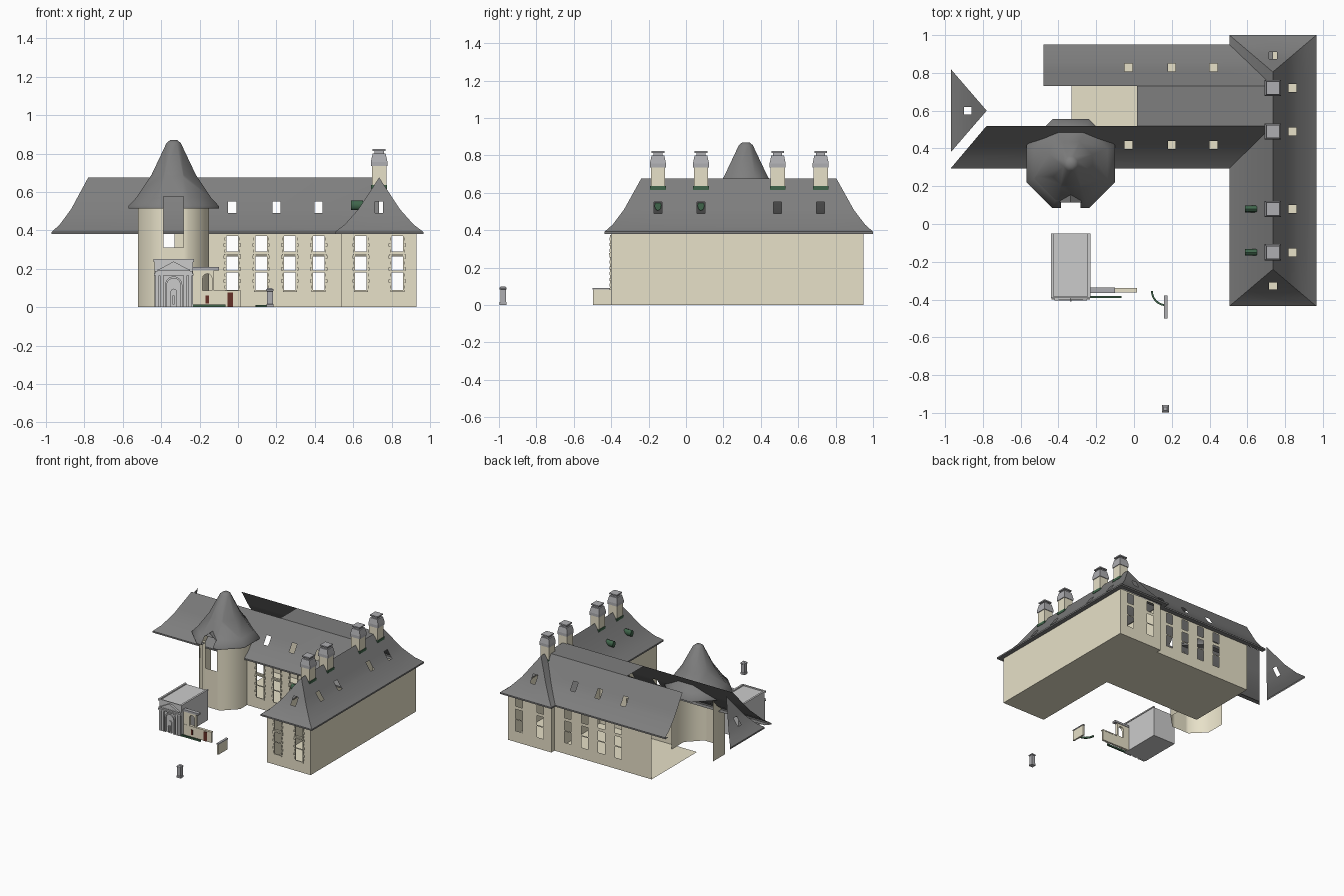
import bpy, bmesh
from math import sin, cos, pi, radians
from mathutils import Vector

if "Cube" in bpy.data.objects:
    bpy.data.objects.remove(bpy.data.objects["Cube"])

def material(name, c):
    m = bpy.data.materials.new(name)
    m.diffuse_color = (*c, 1)
    m.use_nodes = True
    m.node_tree.nodes["Principled BSDF"].inputs["Base Color"].default_value = m.diffuse_color
    return m

STONE = material("cream_stone", (0.80, 0.75, 0.58))
SLATE = material("slate", (0.21, 0.21, 0.21))
GREEN = material("green", (0.05, 0.13, 0.07))
RED = material("red_door", (0.13, 0.03, 0.02))
LEAD = material("lead", (0.42, 0.42, 0.44))

def mesh(name, verts, faces, mat=None, smooth=None, recalc=True):
    me = bpy.data.meshes.new(name)
    me.from_pydata(verts, [], faces)
    bm = bmesh.new()
    bm.from_mesh(me)
    bmesh.ops.remove_doubles(bm, verts=bm.verts, dist=1e-5)
    if recalc:
        bmesh.ops.recalc_face_normals(bm, faces=bm.faces)
    bm.to_mesh(me)
    bm.free()
    ob = bpy.data.objects.new(name, me)
    bpy.context.collection.objects.link(ob)
    if mat:
        me.materials.append(mat)
    if smooth:
        bpy.ops.object.select_all(action='DESELECT')
        ob.select_set(True)
        bpy.context.view_layer.objects.active = ob
        bpy.ops.object.shade_smooth_by_angle(angle=radians(smooth))
    return ob

def loft(name, rings, mat=None, closed=True, caps=(True, True), smooth=None):
    n = len(rings[0])
    verts = [p for r in rings for p in r]
    faces = [(i*n+j, i*n+(j+1) % n, (i+1)*n+(j+1) % n, (i+1)*n+j)
             for i in range(len(rings)-1) for j in range(n if closed else n-1)]
    if closed and caps[0]:
        faces.append(tuple(range(n)))
    if closed and caps[1]:
        faces.append(tuple(range((len(rings)-1)*n, len(rings)*n)))
    return mesh(name, verts, faces, mat, smooth)

def rect(x0, x1, y0, y1, z):
    return [(x0, y0, z), (x1, y0, z), (x1, y1, z), (x0, y1, z)]

def boxes(name, blist, mat=None):
    verts, faces = [], []
    for x0, x1, y0, y1, z0, z1 in blist:
        b = len(verts)
        verts += rect(x0, x1, y0, y1, z0) + rect(x0, x1, y0, y1, z1)
        faces += [tuple(b+i for i in f) for f in ((3, 2, 1, 0), (4, 5, 6, 7), (0, 1, 5, 4),
                                                 (1, 2, 6, 5), (2, 3, 7, 6), (3, 0, 4, 7))]
    me = bpy.data.meshes.new(name)
    me.from_pydata(verts, [], faces)
    ob = bpy.data.objects.new(name, me)
    bpy.context.collection.objects.link(ob)
    if mat:
        me.materials.append(mat)
    return ob

def prism(name, pts, y0, y1, mat=None):
    return loft(name, [[(x, y, z) for x, z in pts] for y in (y0, y1)], mat)

def cut(ob, lo, hi):
    """Open a rectangular hole in a surface."""
    bm = bmesh.new()
    bm.from_mesh(ob.data)
    def touching():
        return [f for f in bm.faces if all(
            min(v.co[a] for v in f.verts) < hi[a] and max(v.co[a] for v in f.verts) > lo[a] for a in range(3))]
    for a in range(3):
        for b in (lo, hi):
            fs = touching()
            geom = list({e for f in fs for e in f.edges}) + list({v for f in fs for v in f.verts}) + fs
            no = Vector((0, 0, 0))
            no[a] = 1
            bmesh.ops.bisect_plane(bm, geom=geom, plane_co=Vector(b), plane_no=no, dist=1e-6)
    dead = [f for f in bm.faces if all(lo[a] < f.calc_center_median()[a] < hi[a] for a in range(3))]
    bmesh.ops.delete(bm, geom=dead, context='FACES')
    bm.to_mesh(ob.data)
    bm.free()

# Walls: east wing shell, main range front, back and floor
wing = loft("wing_walls", [rect(.54, .93, -.40, .95, 0), rect(.54, .93, -.40, .95, .385)], STONE, caps=(True, False))
front = mesh("main_front_wall", [(-.15, .33, 0), (.54, .33, 0), (.54, .33, .385), (-.15, .33, .385)], [(0, 1, 2, 3)], STONE, recalc=False)
back = mesh("main_back_wall_and_floor", [(-.33, .91, 0), (.54, .91, 0), (.54, .91, .385), (-.33, .91, .385),
            (-.33, .33, 0), (.54, .33, 0)], [(3, 2, 1, 0), (0, 1, 5, 4)], STONE, recalc=False)

# Window openings and toothed stone surrounds
MAIN_X, WING_X = (-.03, .12, .27, .42), (.64, .83)
PANES = ((.09, .18), (.19, .265), (.29, .37))
def surround(x, y):
    out = [(x-.042, x+.042, y-.012, y, .268, .278), (x-.036, x+.036, y-.008, y, .08, .09)]
    for s in (-1, 1):
        out.append((*sorted((x+s*.03, x+s*.036)), y-.006, y, .09, .375))
        for k in range(9):
            w = .045 if k % 2 else .039
            out.append((*sorted((x+s*.033, x+s*w)), y-.009, y, .098+k*.031, .114+k*.031))
    return out
frames = []
for xs, y, obs in ((MAIN_X, .33, (front, back)), (WING_X, -.40, (wing,))):
    for x in xs:
        frames += surround(x, y)
        for ob in obs:
            for z0, z1 in PANES:
                cut(ob, (x-.03, -5, z0), (x+.03, 5, z1))
boxes("window_surrounds", frames, STONE)

# Bell-cast roof profile: fraction of the run, height (starts with the soffit)
PROF = [(.17, .38), (0, .38), (0, .392), (.22, .43), (.53, .51), (1, .675)]
wing_roof = loft("wing_roof", [rect(.505+.23*f, .965-.23*f, -.435+.195*f, 1-.195*f, z) for f, z in PROF],
                 SLATE, caps=(False, False), smooth=30)
front_roof = loft("main_front_roof", [[(-.97+.19*f, .295+.225*f, z), (.735, .295+.225*f, z)] for f, z in PROF],
                  SLATE, closed=False, smooth=30)
back_roof = loft("main_back_roof", [[(-.48, .95-.22*f, z), (.735, .95-.22*f, z)] for f, z in PROF],
                 SLATE, closed=False, smooth=30)
hip = loft("west_hip_roof", [[(-.97+.19*f, .60-.22*(1-f), z), (-.97+.19*f, .60+.22*(1-f), z)] for f, z in PROF[1:]],
           SLATE, closed=False, smooth=30)
mesh("main_roof_top", rect(.015, .735, .52, .73, .675), [(0, 1, 2, 3)], SLATE, recalc=False)

# Skylight openings
for x in (-.03, .20, .42):
    for ob in (front_roof, back_roof):
        cut(ob, (x-.021, -5, .49), (x+.021, 5, .55))
CHIMNEY_Y = (.72, .49, .08, -.15)
for y in CHIMNEY_Y:
    cut(wing_roof, (.74, y-.021, .49), (2, y+.021, .55))
cut(wing_roof, (.714, -5, .49), (.756, 5, .55))
cut(hip, (-.9, .58, .3), (-.86, .62, .8))

# Oval dormers on the courtyard slope
for y in (.08, -.15):
    oval = [(y+.018*cos(k*pi/6), .53+.025*sin(k*pi/6)) for k in range(12)]
    loft("oval_dormer", [[(x, a, b) for a, b in oval] for x in (.588, .65)], GREEN, smooth=40)

# Chimneys
for y in CHIMNEY_Y:
    def stack(name, lv, mat=None):
        loft(name, [rect(.735-h, .735+h, y-h, y+h, z) for h, z in lv], mat)
    stack("chimney_flashing", [(.042, .615), (.042, .635)], GREEN)
    stack("chimney_shaft", [(.038, .62), (.038, .745)], STONE)
    stack("chimney_cap", [(.043, .735), (.043, .757), (.034, .80), (.024, .80), (.024, .813), (.034, .813), (.034, .823)], LEAD)

# Octagonal stair tower, open at the back
TX, TY = -.335, .32
def octa(a, z, ks=range(8)):
    r = a / cos(pi/8)
    return [(TX+r*cos(pi/8+k*pi/4), TY+r*sin(pi/8+k*pi/4), z) for k in ks]
tower = loft("tower_walls", [octa(.185, z, range(3, 9)) for z in (0, .53)], STONE, closed=False, smooth=60)
cut(tower, (TX-.052, -1, .31), (TX+.052, .2, .6))
tower_roof = loft("tower_roof", [octa(a, z) for a, z in
                  ((.19, .515), (.235, .515), (.235, .527), (.195, .57), (.115, .69), (.037, .855), (.018, .87))],
                  SLATE, caps=(False, True), smooth=50)
cut(tower_roof, (TX-.052, -1, .5), (TX+.052, .25, .575))
# Small gable above the tower opening
mesh("tower_dormer_gable", [(TX-.058, .115, .565), (TX, .115, .615), (TX+.058, .115, .565),
     (TX-.058, .17, .565), (TX, .17, .615), (TX+.058, .17, .565)], [(0, 1, 4, 3), (1, 2, 5, 4)], SLATE)

# Gatehouse block with pediment, pilasters and arched door
boxes("gatehouse", [(-.435, -.235, -.385, -.05, 0, .24), (-.44, -.23, -.392, -.385, .235, .25),
                    (-.44, -.425, -.385, -.05, .24, .25), (-.245, -.23, -.385, -.05, .24, .25)])
boxes("gate_pilasters", [(GX, GX+.018, -.397, -.385, 0, .165) for GX in (-.43, -.405, -.283, -.258)])
boxes("gate_entablature", [(-.437, -.233, -.40, -.385, .165, .175), (-.433, -.237, -.395, -.385, .175, .188),
                           (-.42, -.25, -.404, -.385, .188, .195)])
prism("gate_pediment", [(-.415, .195), (-.255, .195), (-.335, .238)], -.402, -.385)
def arch(w, spring, n=12):
    return [(TX-w*cos(pi*k/n), spring+w*sin(pi*k/n)) for k in range(n+1)]
outer = [(TX-.045, 0)] + arch(.045, .115) + [(TX+.045, 0)]
inner = [(TX-.035, 0)] + arch(.035, .115) + [(TX+.035, 0)]
ring = [[(x, y, z) for x, z in p] for p, y in ((outer, -.385), (outer, -.40), (inner, -.40), (inner, -.385))]
loft("gate_arch", ring, closed=False)
prism("gate_door", [(TX-.016, 0)] + arch(.016, .08) + [(TX+.016, 0)], -.393, -.385)
boxes("gate_door_post", [(TX-.005, TX+.005, -.41, -.392, .015, .06)])

# Screen wall beside the gate, with an arched opening
cx, r, top, n = -.16, .024, .15, 10
curve = [(cx-r, .085)] + [(cx-r*cos(pi*k/n), top+r*sin(pi*k/n)) for k in range(n+1)] + [(cx+r, .085)]
prism("screen_wall", [(-.235, 0), (-.235, .20), (-.16, .20)][:2] + [(-.125, .20), (-.125, .085), (-.125, 0)]
      + [(cx+r, 0)] + curve[::-1] + [(cx-r, 0)], -.36, -.34, STONE)
boxes("screen_wall_sill", [(cx-r, cx+r, -.36, -.34, 0, .085)], STONE)
boxes("screen_cornice", [(-.235, -.10, -.366, -.336, .192, .208)], LEAD)
boxes("low_wall", [(-.125, .012, -.358, -.342, 0, .083)], STONE)
boxes("low_wall_coping", [(-.235, .015, -.362, -.34, .08, .088)], STONE)
boxes("low_wall_door", [(-.055, -.026, -.362, -.356, 0, .075), (-.168, -.152, -.364, -.358, .02, .06)], RED)
boxes("hedge_strip", [(-.235, -.065, -.392, -.38, 0, .013)], GREEN)

# Free-standing wall, curved hedge and gate pillar
boxes("courtyard_wall", [(.161, .174, -.498, -.38, 0, .082)], STONE)
boxes("courtyard_wall_coping", [(.158, .177, -.50, -.378, .082, .09)], LEAD)
arc = []
for k in range(9):
    a = pi + k/8*radians(85)
    arc.append([(.17+q*cos(a), -.355+q*sin(a), z) for q, z in ((.07, 0), (.08, 0), (.08, .012), (.07, .012))])
loft("curved_hedge", arc, GREEN)
px, py = .166, -.978
loft("gate_pillar", [rect(px-h, px+h, py-h, py+h, z) for h, z in
     ((.018, 0), (.018, .015), (.015, .017), (.015, .082), (.019, .085), (.019, .092), (.01, .10))], LEAD)
